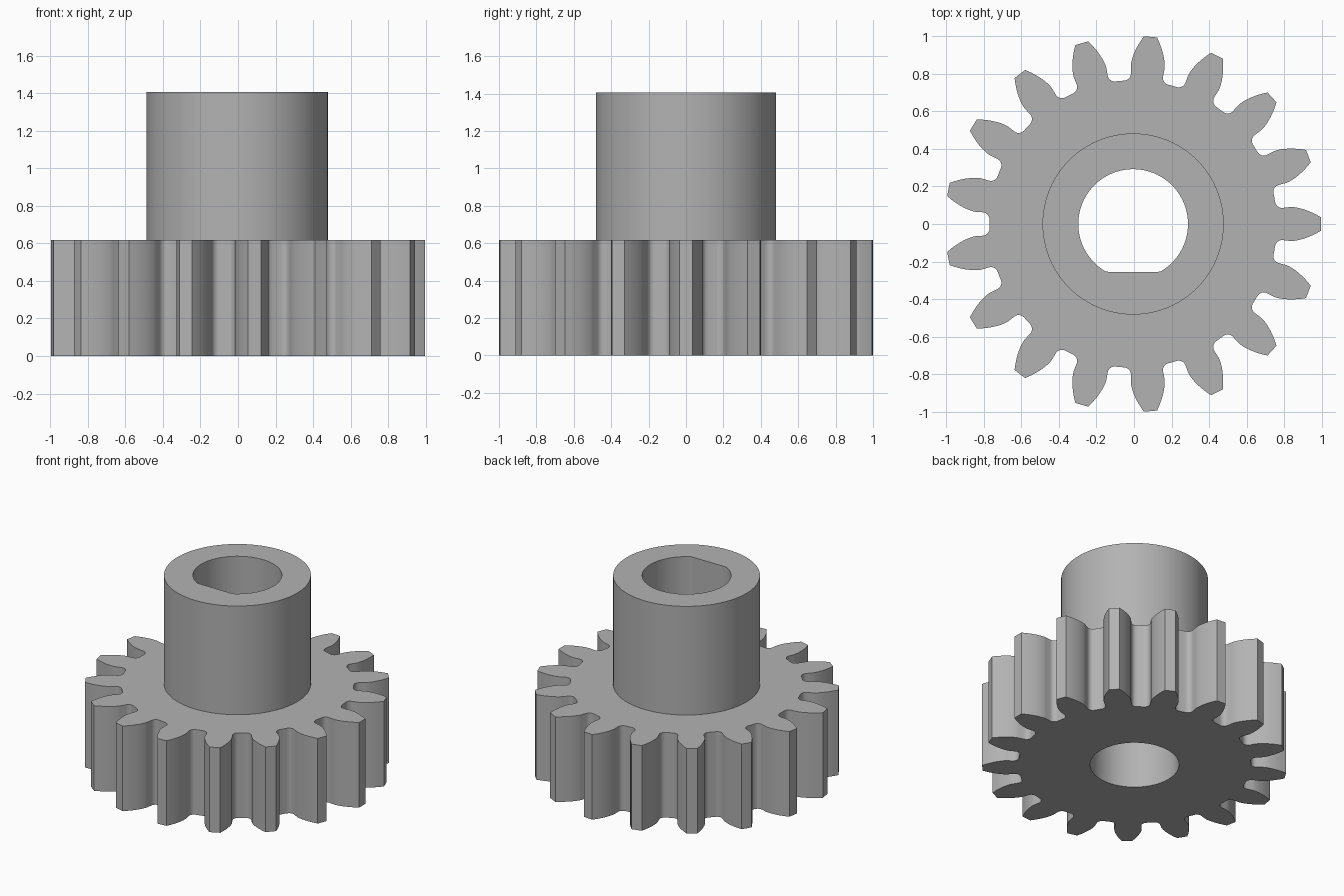
import bpy
import bmesh
from math import sin, cos, tan, acos, pi, radians

default_cube = bpy.data.objects.get("Cube")
if default_cube:
    bpy.data.objects.remove(default_cube, do_unlink=True)

# Overall sizes
TEETH = 17
TIP_R, ROOT_R = 1.0015, 0.765
PITCH_R = TIP_R * TEETH / (TEETH + 2)
BASE_R = PITCH_R * cos(radians(20))
HUB_R, BORE_R, BORE_FLAT = 0.4825, 0.292, -0.255
WHEEL_TOP, HUB_TOP = 0.617, 1.405
CENTRE_X = -0.0045

steel = bpy.data.materials.new("plain_grey")
steel.use_nodes = True
grey = (0.45, 0.45, 0.45, 1)
steel.diffuse_color = grey
steel.node_tree.nodes["Principled BSDF"].inputs["Base Color"].default_value = grey


def polar(r, a):
    return (r * cos(a), r * sin(a))


def circle(r, count=96):
    return [polar(r, 2 * pi * i / count) for i in range(count)]


def involute(r):
    a = acos(min(1, BASE_R / r))
    return tan(a) - a


def half_tooth():
    """Radius and half angle from the root up to the tip."""
    foot = pi / (2 * TEETH) + tan(radians(20)) - radians(20)
    fillet_h = 0.036
    fillet_w = 0.036 / ROOT_R
    points = []
    # Rounded corner at the root
    for i in range(6):
        t = i / 5 * pi / 2
        points.append((ROOT_R + fillet_h * (1 - cos(t)),
                       foot + fillet_w * (1 - sin(t))))
    # Involute flank
    for i in range(9):
        r = BASE_R + (TIP_R - BASE_R) * (i / 8) ** 1.5
        points.append((r, foot - involute(r)))
    return points


def gear_outline():
    side = half_tooth()
    outline = []
    for n in range(TEETH):
        mid = 2 * pi * n / TEETH
        outline += [polar(r, mid - a) for r, a in side]
        outline += [polar(r, mid + a) for r, a in reversed(side)]
        outline.append(polar(ROOT_R, mid + pi / TEETH))
    return outline


def hollow_prism(name, outer, inner, z0, z1):
    """Upright solid with an outer outline and a through hole."""
    bm = bmesh.new()
    caps = {z0: [], z1: []}
    for outline in (outer, inner):
        low = [bm.verts.new((x, y, z0)) for x, y in outline]
        high = [bm.verts.new((x, y, z1)) for x, y in outline]
        for i in range(len(outline)):
            j = (i + 1) % len(outline)
            bm.faces.new((low[i], low[j], high[j], high[i]))
            caps[z0].append(bm.edges.get((low[i], low[j])))
            caps[z1].append(bm.edges.get((high[i], high[j])))
    for edges in caps.values():
        bmesh.ops.triangle_fill(bm, use_beauty=True, edges=edges)
    bmesh.ops.recalc_face_normals(bm, faces=bm.faces[:])
    mesh = bpy.data.meshes.new(name)
    bm.to_mesh(mesh)
    bm.free()
    mesh.materials.append(steel)
    mesh.polygons.foreach_set("use_smooth", [True] * len(mesh.polygons))
    mesh.set_sharp_from_angle(angle=radians(30))
    obj = bpy.data.objects.new(name, mesh)
    obj.location.x = CENTRE_X
    bpy.context.collection.objects.link(obj)
    return obj


# Toothed wheel with a round bore
hollow_prism("toothed_wheel", gear_outline(), circle(BORE_R), 0, WHEEL_TOP)

# Hub with a flat on the front of its bore
flat_bore = [(x, max(y, BORE_FLAT)) for x, y in circle(BORE_R)]
hollow_prism("hub", circle(HUB_R), flat_bore, WHEEL_TOP, HUB_TOP)
